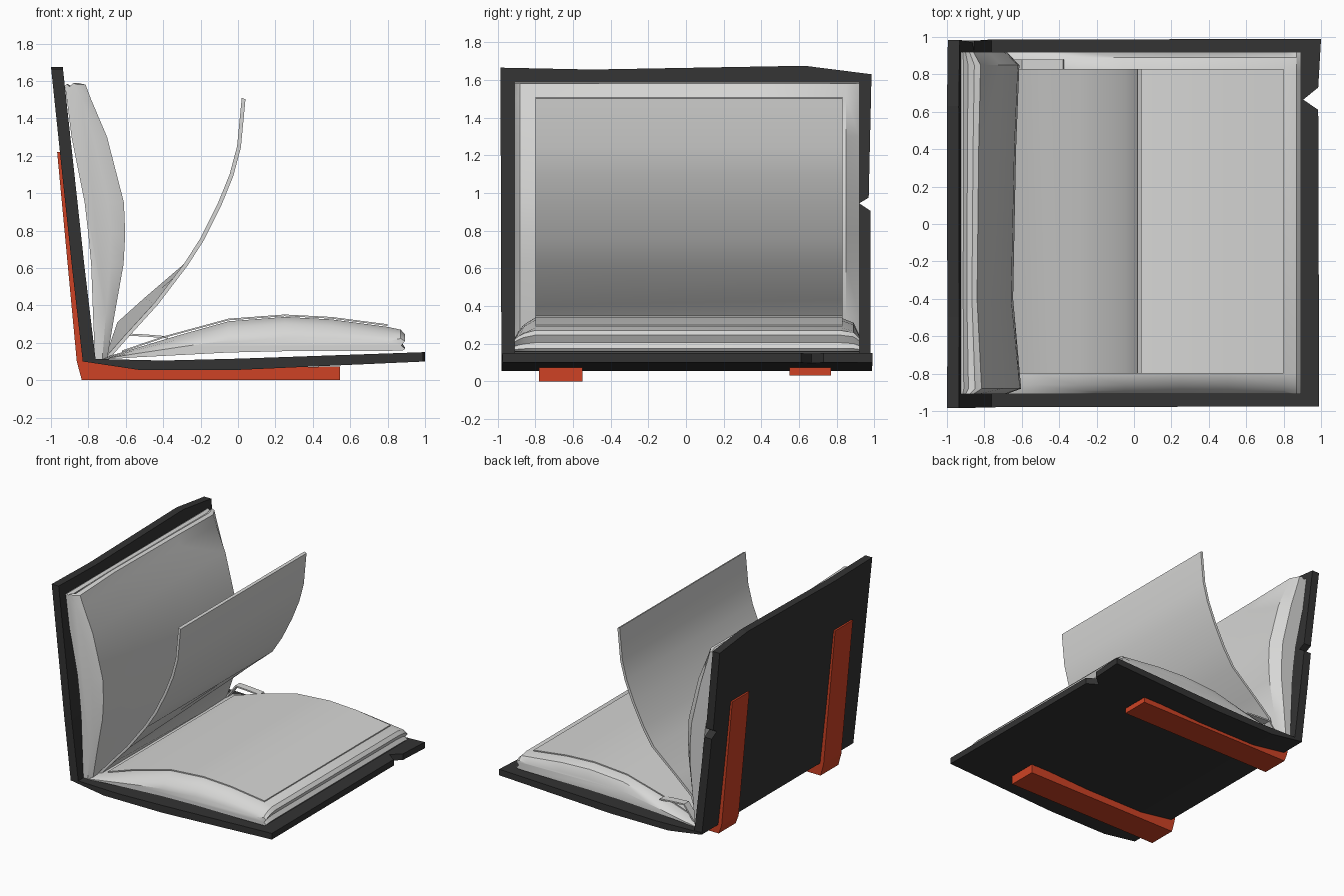
import bpy, bmesh

if "Cube" in bpy.data.objects:
    bpy.data.objects.remove(bpy.data.objects["Cube"])


def material(name, rgb):
    m = bpy.data.materials.new(name)
    m.diffuse_color = (*rgb, 1)
    m.use_nodes = True
    m.node_tree.nodes["Principled BSDF"].inputs["Base Color"].default_value = m.diffuse_color
    return m


COVER = material("black cover", (0.033, 0.033, 0.033))
PAPER = material("white paper", (0.68, 0.68, 0.67))
RED = material("red strap", (0.62, 0.055, 0.018))


def interp(table, u):
    """Piecewise linear lookup in a list of (u, value)."""
    if u <= table[0][0]:
        return table[0][1]
    for (a, va), (b, vb) in zip(table, table[1:]):
        if u <= b:
            return va + (vb - va) * (u - a) / (b - a)
    return table[-1][1]


def finish(bm, name, mat, smooth=None):
    bmesh.ops.recalc_face_normals(bm, faces=bm.faces[:])
    me = bpy.data.meshes.new(name)
    bm.to_mesh(me)
    bm.free()
    ob = bpy.data.objects.new(name, me)
    bpy.context.collection.objects.link(ob)
    me.materials.append(mat)
    if smooth:
        bpy.ops.object.select_all(action='DESELECT')
        ob.select_set(True)
        bpy.context.view_layer.objects.active = ob
        bpy.ops.object.shade_smooth_by_angle(angle=smooth)
    return ob


def loft(name, sections, mat, smooth=None):
    """Join closed sections of 3D points and cap both ends."""
    bm = bmesh.new()
    rings = [[bm.verts.new(p) for p in s] for s in sections]
    n = len(rings[0])
    for a, b in zip(rings, rings[1:]):
        for i in range(n):
            j = (i + 1) % n
            bm.faces.new((a[i], a[j], b[j], b[i]))
    bm.faces.new(rings[0])
    bm.faces.new(rings[-1][::-1])
    return finish(bm, name, mat, smooth)


def board(name, outline, inner, outer, upright):
    """Cover board: outline (u, y) extruded, then bent to inner/outer tables."""
    bm = bmesh.new()
    lo = [bm.verts.new((u, y, 0)) for u, y in outline]
    hi = [bm.verts.new((u, y, 1)) for u, y in outline]
    n = len(lo)
    bm.faces.new(lo)
    bm.faces.new(hi)
    for i in range(n):
        j = (i + 1) % n
        bm.faces.new((lo[i], lo[j], hi[j], hi[i]))
    for u in sorted({p[0] for p in inner[1:-1] + outer[1:-1]}):
        bmesh.ops.bisect_plane(bm, geom=bm.verts[:] + bm.edges[:] + bm.faces[:],
                               plane_co=(u, 0, 0), plane_no=(1, 0, 0))
    for v in bm.verts:
        u, y = v.co.x, v.co.y
        w = interp(inner if v.co.z > 0.5 else outer, u)
        v.co = (w, y, u) if upright else (u, y, w)
    finish(bm, name, COVER)


# Covers with a torn notch in each edge
board("bottom_cover",
      [(-0.83, -0.98), (0.99, -0.975), (0.985, 0.61), (0.905, 0.665),
       (0.985, 0.73), (1.0, 0.99), (-0.82, 0.985)],
      [(-0.83, 0.115), (-0.4, 0.105), (0, 0.115), (1, 0.15)],
      [(-0.83, 0.1), (-0.53, 0.055), (0, 0.055), (1, 0.1)], False)
board("upright_cover",
      [(0.1, -0.98), (1.665, -0.985), (1.655, -0.5), (1.675, 0.63), (1.63, 0.985),
       (0.975, 0.97), (0.945, 0.92), (0.905, 0.98), (0.1, 0.98)],
      [(0.1, -0.76), (0.6, -0.82), (1.675, -0.937)],
      [(0.1, -0.83), (0.6, -0.887), (1.675, -1.0)], True)

# Lower page block: arched columns (x, bottom, top), sloping at the ends
low = [(-0.72, 0.11, 0.12), (-0.55, 0.122, 0.17), (-0.3, 0.135, 0.245),
       (-0.05, 0.148, 0.315), (0.25, 0.155, 0.338), (0.5, 0.155, 0.325), (0.8, 0.157, 0.285)]
fore_edge = [(0.88, 0.158), (0.893, 0.175), (0.872, 0.205), (0.893, 0.245), (0.87, 0.27)]
secs = []
for y, t in ((-0.91, 0.4), (-0.89, 0.6), (-0.86, 0.8), (-0.8, 1), (0.82, 1),
             (0.89, 0.85), (0.92, 0.5)):
    ring = [(x, y, b) for x, b, _ in low]
    ring += [(x, y, 0.158 + (z - 0.158) * (0.3 + 0.7 * t)) for x, z in fore_edge]
    ring += [(x, y, b + (z - b) * t) for x, b, z in reversed(low)]
    secs.append(ring)
loft("lower_page_block", secs, PAPER, 0.6)

# Upper page block: columns (z, cover side x, inner x), slightly hollow mid-width
up = [(0.11, -0.765, -0.70), (0.35, -0.775, -0.66), (0.62, -0.785, -0.612),
      (0.78, -0.80, -0.603), (0.95, -0.82, -0.61), (1.3, -0.89, -0.70), (1.5, -0.915, -0.785)]
head = [(1.575, -0.925), (1.583, -0.91), (1.57, -0.885), (1.588, -0.85), (1.58, -0.815)]
secs = []
for y, t in ((-0.91, 0.6), (-0.88, 1.0), (-0.4, 0.78), (0.4, 0.86), (0.85, 0.95), (0.92, 0.6)):
    ring = [(a, y, z) for z, a, _ in up]
    ring += [(-0.925 + (x + 0.925) * t, y, z) for z, x in head]
    ring += [(a + (b - a) * t, y, z) for z, a, b in reversed(up)]
    secs.append(ring)
loft("upper_page_block", secs, PAPER, 0.6)


def sheet(name, profiles, ys, dx, dz):
    """Thin page: centre line per end, thickened by an offset."""
    secs = []
    for prof, y in zip(profiles, ys):
        secs.append([(x, y, z) for x, z in prof]
                    + [(x + dx, y, z + dz) for x, z in reversed(prof)])
    loft(name, secs, PAPER, 0.6)


# Single sheet resting on the lower block
sheet("resting_page", [[(-0.62, 0.15), (-0.4, 0.225), (-0.05, 0.32), (0.25, 0.342),
                        (0.5, 0.329), (0.8, 0.29)]] * 2, (-0.8, 0.83), 0, 0.009)

# Curled pages turning in mid-air
curl = [(-0.29, 0.62), (-0.2, 0.76), (-0.11, 0.94), (-0.045, 1.1), (-0.005, 1.25), (0.02, 1.51)]
sheet("turning_page", [[(-0.71, 0.12), (-0.6, 0.245), (-0.45, 0.41)] + curl,
                       [(-0.71, 0.12), (-0.645, 0.31), (-0.5, 0.44)] + curl],
      (-0.8, 0.83), 0.02, -0.008)

# Small folded page in the gutter
sheet("gutter_page", [[(-0.7, 0.12), (-0.6, 0.25), (-0.5, 0.245), (-0.38, 0.235)]] * 2,
      (0.82, 0.88), 0.006, -0.012)

# Red straps wrapped round the outside of the covers
for name, y0, y1, base, top in (("front_strap", -0.78, -0.55, 0.0, 1.22),
                                ("back_strap", 0.55, 0.77, 0.03, 1.14)):
    outer_x = -0.967 + (1.22 - top) * 0.1
    prof = [(outer_x, top), (-0.862, 0.1), (-0.835, base), (0.545, base), (0.545, 0.072),
            (-0.5, 0.07), (-0.8, 0.105), (outer_x + 0.03, top)]
    loft(name, [[(x, y, z) for x, z in prof] for y in (y0, y1)], RED)
